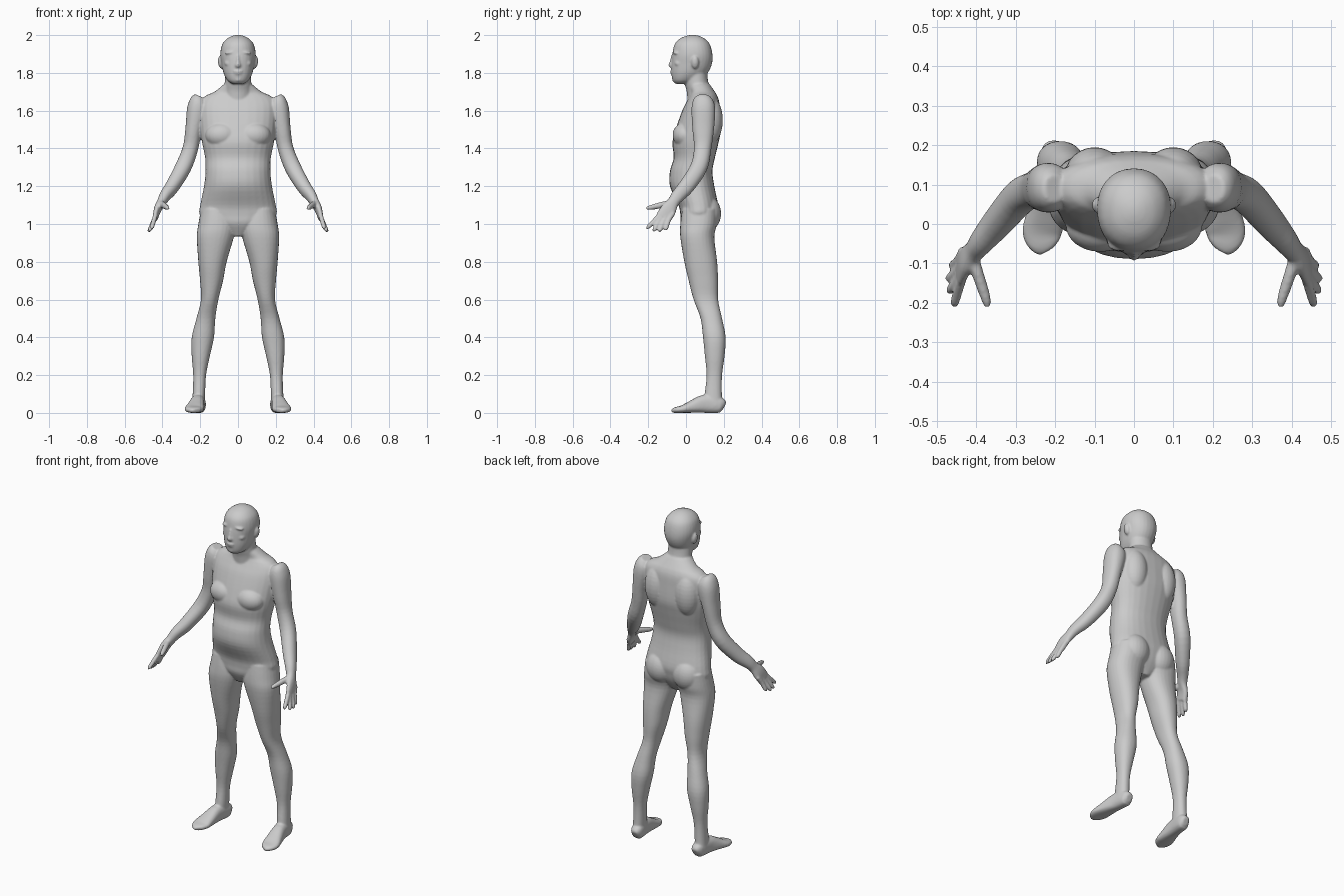
import bpy, bmesh, math
from mathutils import Vector, Matrix

bm = bmesh.new()
SIDES = 28


def smooth_rows(rows, steps=4):
    """Catmull-Rom interpolation between cross-sections."""
    out = []
    for i in range(len(rows) - 1):
        p0, p1 = rows[max(i - 1, 0)], rows[i]
        p2, p3 = rows[i + 1], rows[min(i + 2, len(rows) - 1)]
        for k in range(steps):
            t = k / steps
            out.append([0.5 * (2 * b + (c - a) * t + (2 * a - 5 * b + 4 * c - d) * t * t
                               + (3 * b - a - 3 * c + d) * t ** 3)
                        for a, b, c, d in zip(p0, p1, p2, p3)])
    return out + [list(rows[-1])]


def loft(rows, side=1, follow=False, power=2.2):
    """Rows are x, y, z, half width, front depth, back depth."""
    rows = smooth_rows(rows)
    pts = [Vector(r[:3]) for r in rows]
    rings = []
    for i, r in enumerate(rows):
        t = Vector((0, 0, 1))
        if follow:
            t = (pts[min(i + 1, len(pts) - 1)] - pts[max(i - 1, 0)]).normalized()
        u = Vector((1, 0, 0))
        u = (u - t * u.dot(t)).normalized()
        v = t.cross(u)
        ring = []
        for k in range(SIDES):
            a = 2 * math.pi * k / SIDES
            c, s = math.cos(a), math.sin(a)
            c = math.copysign(abs(c) ** (2 / power), c)
            s = math.copysign(abs(s) ** (2 / power), s)
            depth = r[4] if s < 0 else r[5]
            p = pts[i] + u * c * max(r[3], 0.002) + v * s * max(depth, 0.002)
            ring.append(bm.verts.new((p.x * side, p.y, p.z)))
        rings.append(ring)
    for a, b in zip(rings, rings[1:]):
        for k in range(SIDES):
            n = (k + 1) % SIDES
            bm.faces.new((a[k], a[n], b[n], b[k]))
    bm.faces.new(rings[0][::-1])
    bm.faces.new(rings[-1])


def blob(center, radii, tilt=0.0):
    m = Matrix.Translation(center) @ Matrix.Rotation(tilt, 4, 'Y') @ Matrix.Diagonal((*radii, 1))
    bmesh.ops.create_uvsphere(bm, u_segments=24, v_segments=16, radius=1, matrix=m)


# Torso, from crotch to base of neck
loft([(0, .06, .935, .04, .05, .05), (0, .065, 1.0, .15, .09, .085),
      (0, .07, 1.05, .203, .10, .095), (0, .07, 1.1, .20, .11, .10),
      (0, .05, 1.2, .18, .135, .10), (0, .04, 1.28, .172, .125, .10),
      (0, .05, 1.35, .174, .115, .103), (0, .06, 1.43, .19, .132, .112),
      (0, .07, 1.5, .20, .125, .115), (0, .085, 1.6, .208, .105, .095),
      (0, .09, 1.65, .20, .085, .085), (0, .09, 1.68, .17, .07, .075),
      (0, .088, 1.70, .125, .065, .065), (0, .07, 1.74, .075, .06, .055)])

# Neck
loft([(0, .08, 1.62, .08, .07, .07), (0, .072, 1.7, .076, .068, .072),
      (0, .06, 1.75, .07, .068, .058), (0, .05, 1.84, .068, .06, .06)], power=2)

# Head
loft([(0, -.02, 1.742, .03, .035, .05), (0, -.01, 1.76, .056, .06, .08),
      (0, .015, 1.8, .077, .092, .10), (0, .035, 1.85, .088, .112, .103),
      (0, .04, 1.9, .094, .112, .10), (0, .037, 1.95, .084, .098, .09),
      (0, .036, 1.98, .06, .07, .065), (0, .036, 1.995, .033, .037, .035),
      (0, .036, 2.001, .01, .012, .01)], power=2.15)

# Nose and lips
loft([(0, -.07, 1.828, .013, .015, .01), (0, -.07, 1.84, .017, .024, .01),
      (0, -.07, 1.86, .011, .017, .01), (0, -.068, 1.895, .008, .01, .01)], power=2)
blob((0, -.071, 1.808), (.026, .014, .006))
blob((0, -.069, 1.796), (.023, .014, .006))
blob((0, -.058, 1.765), (.024, .016, .014))

for s in (-1, 1):
    # Brow, cheek and ear
    blob((s * .038, -.05, 1.908), (.032, .020, .008), s * .12)
    blob((s * .046, -.038, 1.85), (.026, .024, .018))
    blob((s * .092, .048, 1.855), (.014, .020, .033), s * .15)

    # Chest, shoulder blade and buttock
    blob((s * .085, -.005, 1.47), (.088, .066, .068))
    blob((s * .10, .125, 1.55), (.075, .070, .13))
    blob((s * .088, .11, 1.055), (.088, .076, .095))

    # Arm running down into the palm
    loft([(.20, .09, 1.675, .03, .035, .035), (.21, .09, 1.65, .046, .055, .055),
          (.217, .092, 1.6, .054, .063, .063), (.235, .09, 1.5, .044, .058, .056),
          (.252, .088, 1.4, .041, .046, .046), (.29, .068, 1.3, .043, .045, .045),
          (.347, .003, 1.2, .037, .042, .042), (.385, -.042, 1.15, .03, .036, .036),
          (.405, -.068, 1.115, .024, .031, .031), (.425, -.092, 1.08, .019, .043, .040),
          (.438, -.118, 1.035, .014, .043, .043)], s, True)

    # Fingers: knuckle y, tip x, tip y, tip z
    for ky, tx, ty, tz in ((-.150, .455, -.200, .975), (-.130, .466, -.167, .962),
                           (-.108, .468, -.137, .960), (-.086, .460, -.105, .968)):
        loft([(.433, ky + .02, 1.06, .012, .012, .012),
              (.445, ky * .7 + ty * .3, 1.02, .0125, .0125, .0125),
              (tx, ty, tz + .008, .011, .011, .011), (tx, ty, tz, .006, .006, .006)],
             s, True, 2)
    # Thumb
    loft([(.412, -.075, 1.11, .016, .018, .018), (.395, -.13, 1.10, .015, .017, .017),
          (.377, -.185, 1.088, .013, .013, .013), (.371, -.21, 1.083, .008, .008, .008)],
         s, True, 2)

    # Leg from hip to ankle
    loft([(.11, .08, 1.08, .085, .10, .085), (.11, .07, 1.0, .10, .10, .093),
          (.12, .06, .93, .098, .09, .09), (.135, .078, .8, .075, .087, .087),
          (.14, .092, .7, .061, .078, .078), (.15, .105, .6, .046, .065, .065),
          (.17, .134, .5, .05, .057, .057), (.186, .15, .4, .059, .06, .06),
          (.197, .152, .3, .048, .052, .052), (.203, .15, .2, .034, .041, .041),
          (.207, .145, .1, .033, .046, .045), (.21, .145, .04, .034, .05, .05)], s)

    # Foot from heel to toes
    loft([(.203, .204, .035, .018, .025, .02), (.204, .18, .043, .034, .043, .04),
          (.213, .1, .046, .037, .046, .05), (.224, .03, .03, .046, .03, .035),
          (.232, -.02, .020, .051, .02, .02), (.225, -.052, .016, .04, .016, .015),
          (.217, -.067, .013, .022, .012, .010)], s, True, 2.5)

# Merge all parts into one continuous skin
bmesh.ops.recalc_face_normals(bm, faces=bm.faces)
mesh = bpy.data.meshes.new("body")
bm.to_mesh(mesh)
bm.free()
body = bpy.data.objects.new("body", mesh)
bpy.context.collection.objects.link(body)

skin = bpy.data.materials.new("light_grey")
skin.diffuse_color = (0.6, 0.6, 0.6, 1)
mesh.materials.append(skin)

remesh = body.modifiers.new("skin", 'REMESH')
remesh.mode = 'VOXEL'
remesh.voxel_size = 0.0055
remesh.use_smooth_shade = True
soften = body.modifiers.new("soften", 'SMOOTH')
soften.factor = 0.5
soften.iterations = 5
